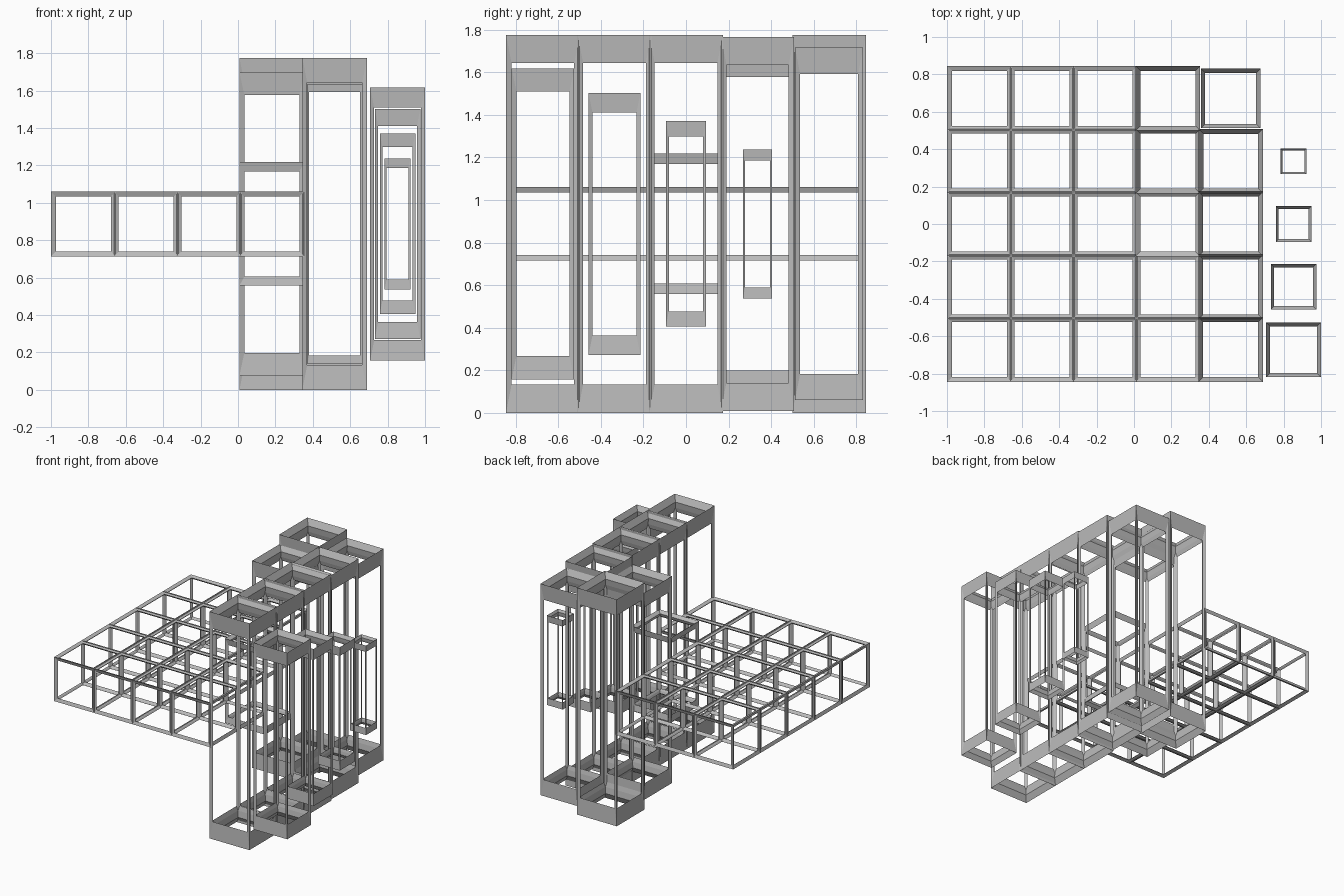
import bpy
import math

if "Cube" in bpy.data.objects:
    bpy.data.objects.remove(bpy.data.objects["Cube"])

grey = bpy.data.materials.new("mid_grey")
grey.diffuse_color = (0.5, 0.5, 0.5, 1)
grey.use_nodes = True
grey.node_tree.nodes["Principled BSDF"].inputs["Base Color"].default_value = grey.diffuse_color

STEP = 0.336      # spacing of the frames
SIZE = 0.346      # outer width of a normal frame
X0 = -0.827       # centre of the first column
ZC = 0.8875       # all frames share this mid height
TALL = 1.775
BAR = 0.2         # bar thickness on a 2-unit cube
OUTER = 2 + BAR / math.sqrt(3)   # cube width once wireframed


def frame(name, col, row, width=SIZE, height=SIZE):
    """Open box frame: wireframed cube, stretched so its bars stretch too."""
    loc = (X0 + col * STEP, (row - 2) * STEP, ZC)
    bpy.ops.mesh.primitive_cube_add(size=2, location=loc)
    ob = bpy.context.object
    ob.name = name
    ob.scale = (width / OUTER, width / OUTER, height / OUTER)
    mod = ob.modifiers.new("Wireframe", 'WIREFRAME')
    mod.thickness = BAR
    mod.offset = 0
    mod.use_even_offset = True
    mod.use_relative_offset = False
    mod.use_replace = True
    ob.data.materials.append(grey)


# flat platform of cubic frames
for col in range(3):
    for row in range(5):
        frame("platform_frame", col, row)

# fourth column: frames grow taller toward the back
for row, h in enumerate((SIZE, SIZE, 0.66, 1.62, TALL)):
    frame("rising_frame", 3, row, SIZE, h)

# fifth column: tall towers, the last one slightly shrunk
for row, (w, h) in enumerate([(SIZE, TALL)] * 3 + [(0.344, 1.755), (0.32, 1.655)]):
    frame("tower_frame", 4, row, w, h)

# outer column: towers shrinking toward the back
for row, (w, h) in enumerate([(0.293, 1.46), (0.243, 1.23), (0.19, 0.965), (0.137, 0.70)]):
    frame("shrinking_frame", 5, row, w, h)
